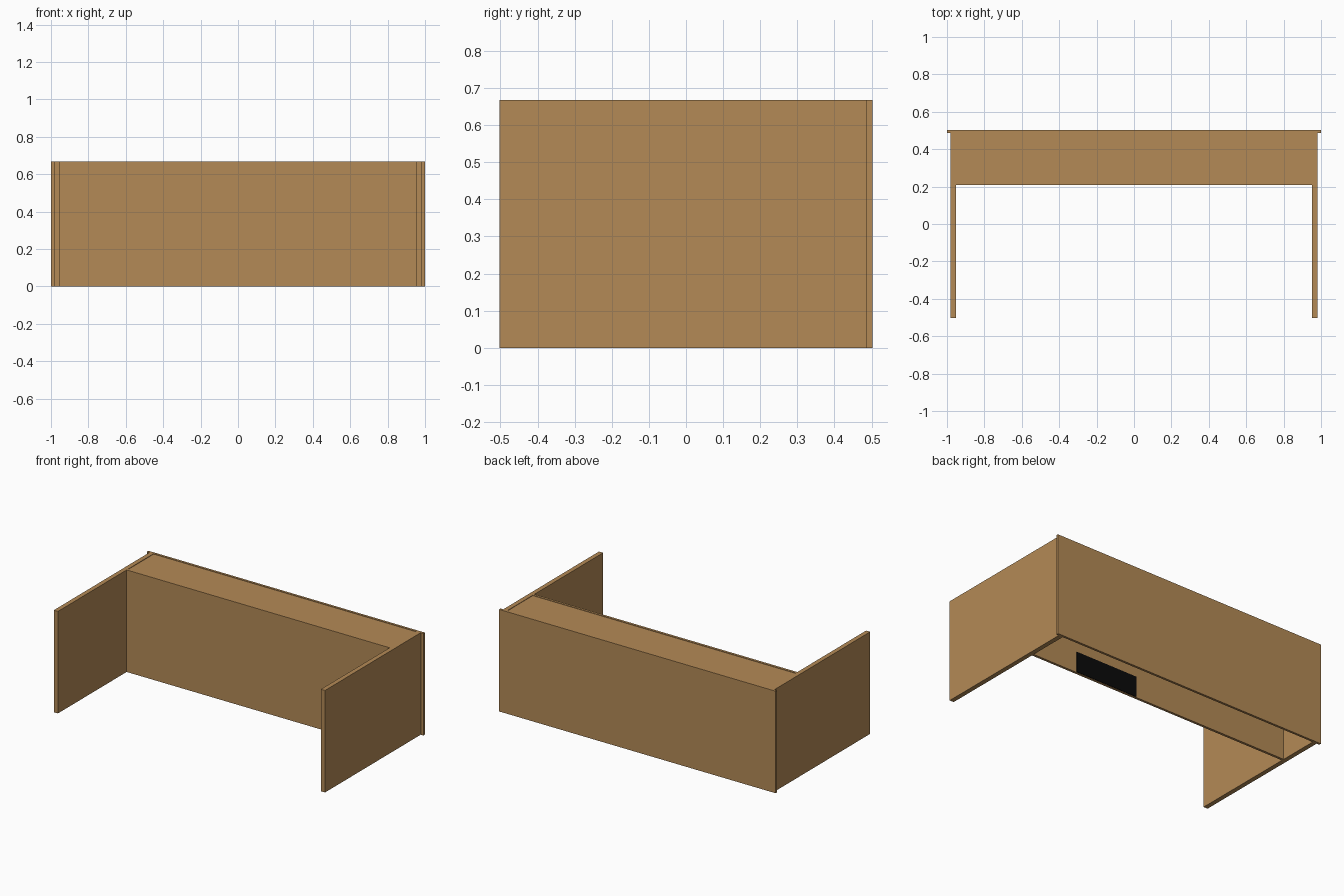
import bpy, bmesh

if "Cube" in bpy.data.objects:
    bpy.data.objects.remove(bpy.data.objects["Cube"])

H = 0.667      # desk height
Y = 0.502      # half depth


def material(name, rgb):
    m = bpy.data.materials.new(name)
    m.diffuse_color = (*rgb, 1)
    m.use_nodes = True
    m.node_tree.nodes["Principled BSDF"].inputs["Base Color"].default_value = m.diffuse_color
    return m


wood = material("wood", (0.456, 0.254, 0.093))
black = material("black", (0.003, 0.003, 0.003))


def board(name, lo, hi, mat):
    """Box spanning two opposite corners."""
    bm = bmesh.new()
    bmesh.ops.create_cube(bm, size=1)
    for v in bm.verts:
        v.co = [lo[i] if v.co[i] < 0 else hi[i] for i in range(3)]
    mesh = bpy.data.meshes.new(name)
    bm.to_mesh(mesh)
    bm.free()
    mesh.materials.append(mat)
    ob = bpy.data.objects.new(name, mesh)
    bpy.context.collection.objects.link(ob)
    return ob


# Wide back panel
board("back_panel", (-1, Y - 0.015, 0), (1, Y, H), wood)

# End panels
for side, x0, x1 in (("left", -0.981, -0.951), ("right", 0.951, 0.981)):
    board(side + "_end_panel", (x0, -Y, 0), (x1, Y - 0.015, H), wood)

# Inner panel between the ends
board("inner_panel", (-0.951, 0.208, 0), (0.951, 0.224, H), wood)

# Top shelf closing the hollow, set slightly below the rim
board("top_shelf", (-0.951, 0.224, H - 0.02), (0.951, Y - 0.015, H - 0.003), wood)

# Black plate on the hidden side of the inner panel
board("cable_plate", (0.174, 0.224, 0.002), (0.624, 0.228, 0.137), black)
